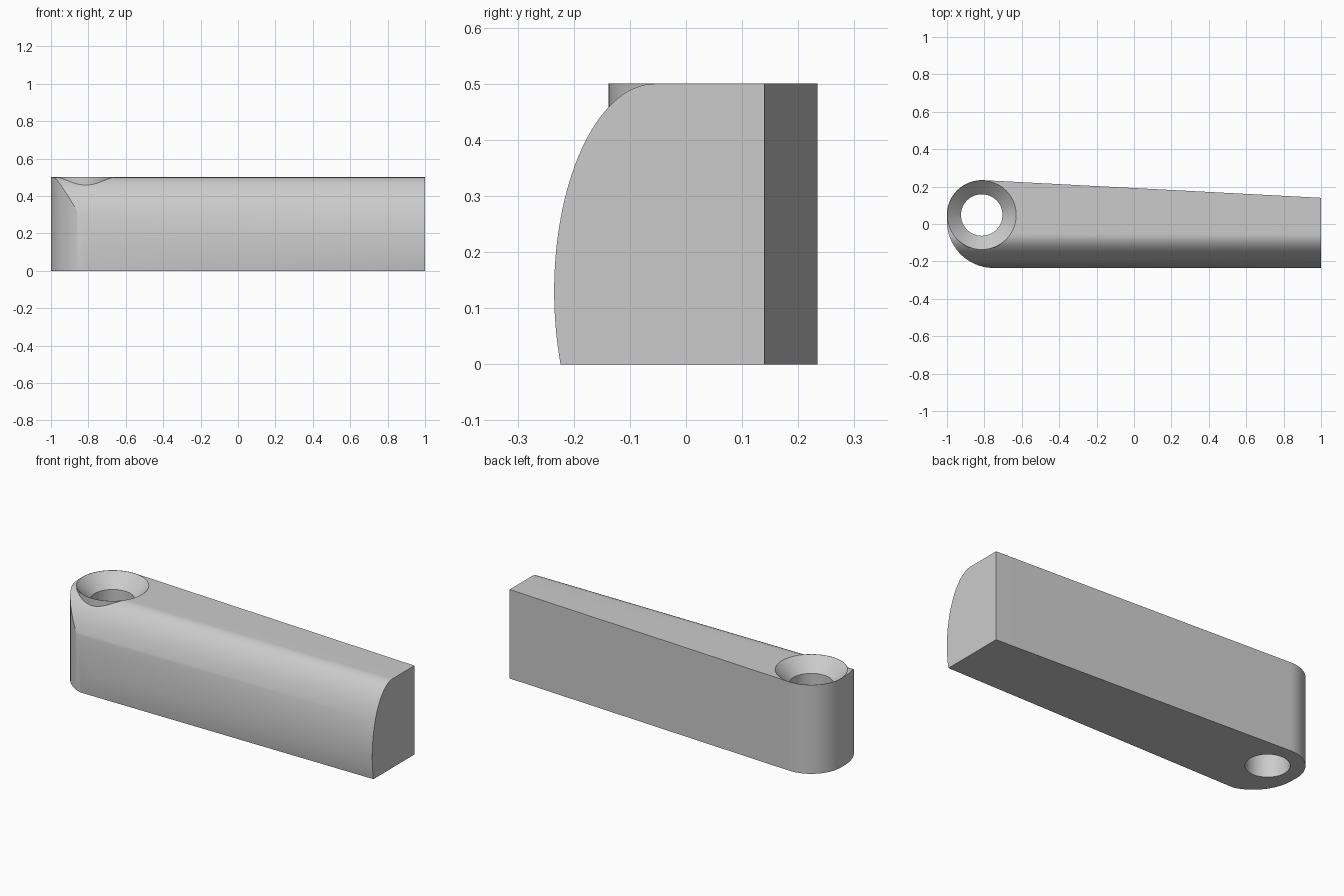
import bpy, bmesh
from math import sin, cos, pi, asin, radians
from mathutils import Vector

cube = bpy.data.objects.get("Cube")
if cube:
    bpy.data.objects.remove(cube)

HEIGHT = 0.5
HOLE = Vector((-0.814, 0.048))
HOLE_R, RIM_R = 0.111, 0.1865

grey = bpy.data.materials.new("light grey")
grey.use_nodes = True
colour = (0.6, 0.6, 0.6, 1)
grey.diffuse_color = colour
grey.node_tree.nodes["Principled BSDF"].inputs["Base Color"].default_value = colour


def arc(cx, cy, rx, ry, start, end, steps):
    angles = [start + (end - start) * i / steps for i in range(steps + 1)]
    return [(cx + rx * cos(a), cy + ry * sin(a)) for a in angles]


def prism(name, points, offset):
    """Extrude a closed outline of 3D points."""
    bm = bmesh.new()
    face = bm.faces.new([bm.verts.new(p) for p in points])
    new = bmesh.ops.extrude_face_region(bm, geom=[face])["geom"]
    verts = [v for v in new if isinstance(v, bmesh.types.BMVert)]
    bmesh.ops.translate(bm, verts=verts, vec=offset)
    bmesh.ops.recalc_face_normals(bm, faces=bm.faces)
    return finish(name, bm)


def round_part(name, r_low, r_high, z_low, z_high):
    """Upright cylinder or cone on the hole axis."""
    bm = bmesh.new()
    bmesh.ops.create_cone(bm, cap_ends=True, segments=64, radius1=r_low,
                          radius2=r_high, depth=z_high - z_low)
    bmesh.ops.translate(bm, verts=bm.verts, vec=(*HOLE, (z_low + z_high) / 2))
    return finish(name, bm)


def finish(name, bm):
    mesh = bpy.data.meshes.new(name)
    bm.to_mesh(mesh)
    bm.free()
    mesh.materials.append(grey)
    obj = bpy.data.objects.new(name, mesh)
    bpy.context.collection.objects.link(obj)
    return obj


def combine(target, tool, operation):
    mod = target.modifiers.new(operation, "BOOLEAN")
    mod.operation, mod.object, mod.solver = operation, tool, "EXACT"
    bpy.context.view_layer.objects.active = target
    bpy.ops.object.modifier_apply(modifier=mod.name)
    bpy.data.objects.remove(tool)


# Tapered plan outline: small arc at the back corner, large arc at the front
plan = arc(*HOLE, RIM_R, RIM_R, radians(87), pi, 24)
plan += arc(-0.75, 0.015, 0.25, 0.25, pi, 1.5 * pi, 32)
plan += [(1, -0.235), (1, 0.14)]
arm = prism("lever_arm", [(x, y, -0.1) for x, y in plan], (0, 0, 0.8))

# Side section with the elliptical front
low_angle = pi + asin(0.13 / 0.37)
section = arc(-0.055, 0.13, 0.18, 0.37, pi / 2, low_angle, 40)
section += [(0.4, 0), (0.4, HEIGHT)]
combine(arm, prism("section", [(-1.2, y, z) for y, z in section], (2.2, 0, 0)),
        "INTERSECT")

# Round boss, then the through hole and its countersink
combine(arm, round_part("boss", RIM_R - 0.0005, RIM_R - 0.0005, 0.2, HEIGHT), "UNION")
combine(arm, round_part("bore", HOLE_R, HOLE_R, -0.1, 0.6), "DIFFERENCE")
depth = RIM_R - HOLE_R
combine(arm, round_part("countersink", HOLE_R - 0.002, RIM_R + 0.048,
                        HEIGHT - depth, HEIGHT + 0.05), "DIFFERENCE")

bpy.ops.object.select_all(action="DESELECT")
arm.select_set(True)
bpy.context.view_layer.objects.active = arm
bpy.ops.object.shade_smooth_by_angle(angle=radians(30))
